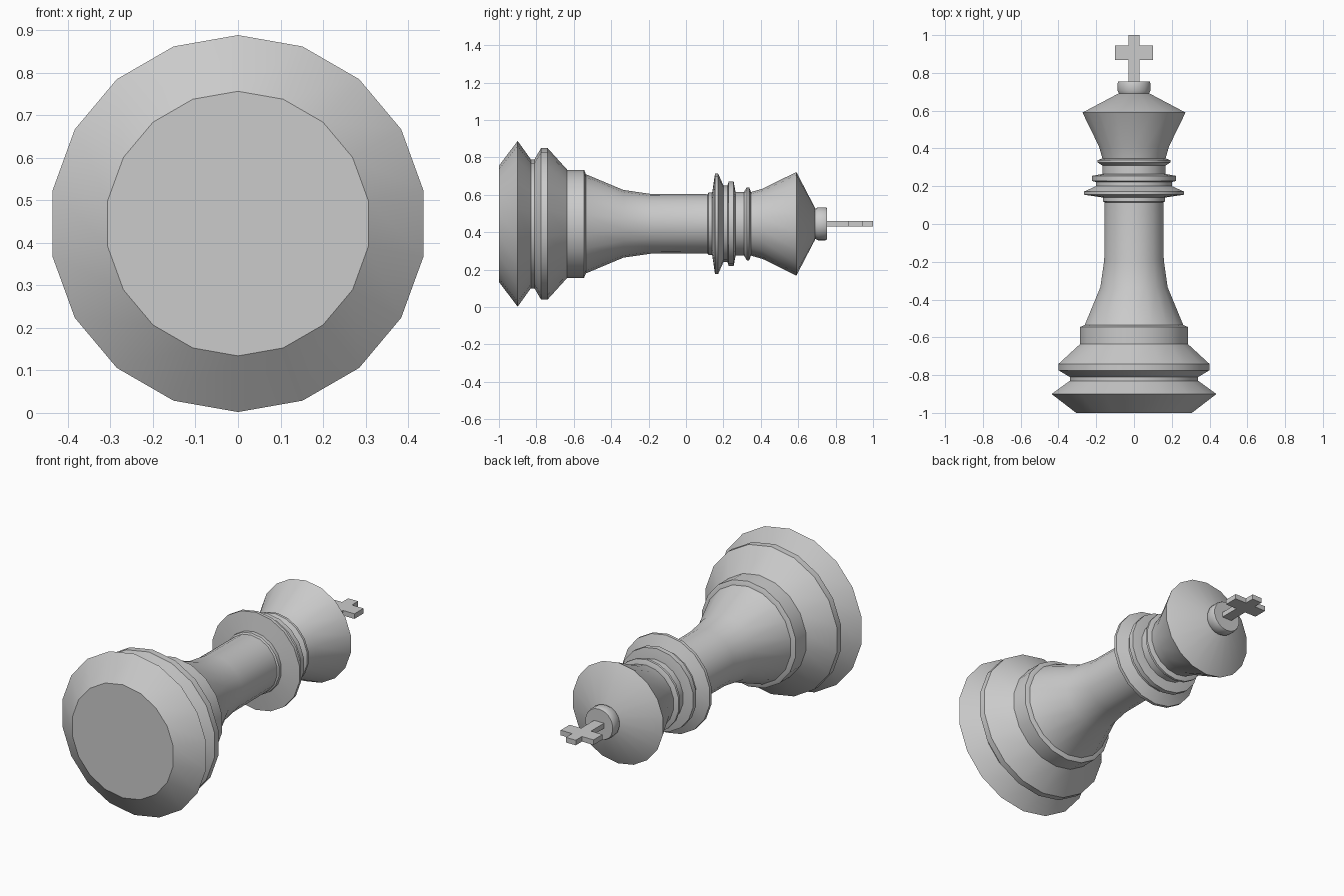
import bpy, bmesh
from math import radians, tau
from mathutils import Matrix, Vector

if "Cube" in bpy.data.objects:
    bpy.data.objects.remove(bpy.data.objects["Cube"])

AXIS_Z = 0.445   # height of the lying piece's long axis
SIDES = 18

grey = bpy.data.materials.new("plain_grey")
grey.use_nodes = True
grey.diffuse_color = (0.6, 0.6, 0.6, 1)
grey.node_tree.nodes["Principled BSDF"].inputs["Base Color"].default_value = grey.diffuse_color


def finish(name, bm):
    bmesh.ops.recalc_face_normals(bm, faces=bm.faces)
    mesh = bpy.data.meshes.new(name)
    bm.to_mesh(mesh)
    bm.free()
    mesh.materials.append(grey)
    obj = bpy.data.objects.new(name, mesh)
    obj.location.z = AXIS_Z
    bpy.context.collection.objects.link(obj)
    bpy.ops.object.select_all(action='DESELECT')
    obj.select_set(True)
    bpy.context.view_layer.objects.active = obj
    bpy.ops.object.shade_smooth_by_angle(angle=radians(28))
    return obj


def turned(name, profile):
    """Turn (y, radius) points about the y axis and close both ends."""
    bm = bmesh.new()
    rings = []
    for y, r in profile:
        rings.append([bm.verts.new(Matrix.Rotation(tau * i / SIDES, 3, 'Y') @ Vector((0, y, r)))
                      for i in range(SIDES)])
    for a, b in zip(rings, rings[1:]):
        for i in range(SIDES):
            j = (i + 1) % SIDES
            bm.faces.new((a[i], a[j], b[j], b[i]))
    bm.faces.new(rings[0])
    bm.faces.new(rings[-1])
    return finish(name, bm)


# Foot, with its two flared rims and plinth
turned("base", [(-1, .311), (-.9, .443), (-.83, .345), (-.81, .345),
                (-.775, .405), (-.74, .405), (-.635, .289), (-.545, .289), (-.535, .265)])

# Tapering shaft
turned("stem", [(-.535, .265), (-.335, .181), (-.19, .16), (.12, .158)])

# Rings around the neck
turned("lower_collar", [(.115, .158), (.12, .167), (.14, .167), (.155, .268),
                        (.172, .268), (.2, .205), (.222, .205)])
turned("middle_collar", [(.222, .205), (.228, .225), (.255, .225), (.265, .17)])
turned("neck", [(.265, .17), (.31, .17)])
turned("upper_collar", [(.31, .17), (.325, .195), (.338, .195), (.348, .168)])

# Flared head with its pointed cap
turned("head", [(.34, .168), (.41, .188), (.59, .277), (.69, .085)])

# Small disc under the cross
turned("finial", [(.69, .08), (.705, .088), (.745, .088), (.755, .084)])

# Flat cross: half outline mirrored, then extruded
half = [(.03, .75), (.03, .868), (.1, .868), (.1, .946), (.03, .946), (.03, 1)]
outline = half + [(-x, y) for x, y in reversed(half)]
bm = bmesh.new()
face = bm.faces.new([bm.verts.new((x, y, -.014)) for x, y in outline])
grown = bmesh.ops.extrude_face_region(bm, geom=[face])["geom"]
bmesh.ops.translate(bm, vec=(0, 0, .028), verts=[v for v in grown if isinstance(v, bmesh.types.BMVert)])
finish("cross", bm)
